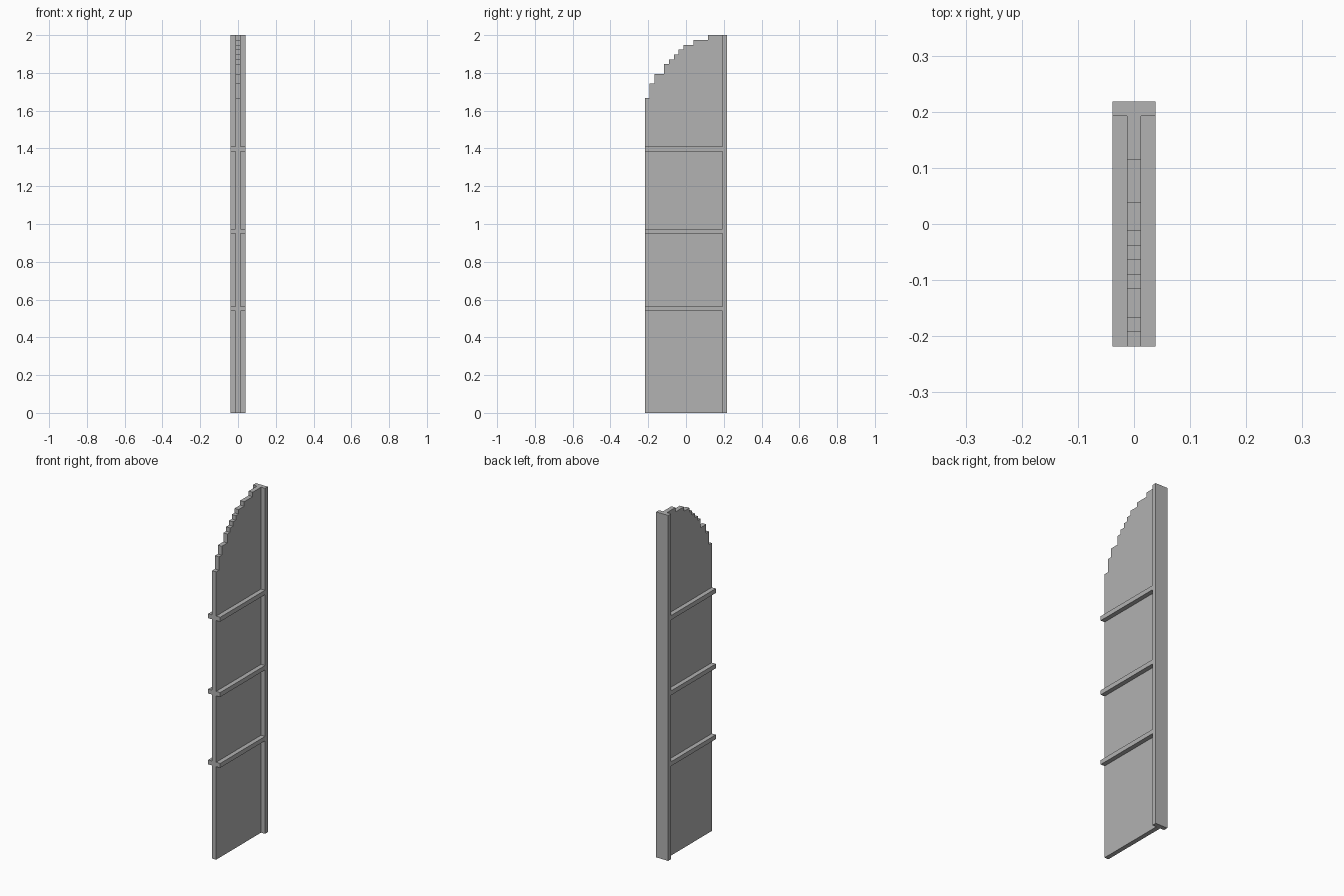
import bpy
import bmesh

U = 1 / 39              # module: the whole model is 78 modules tall
BACK, DEPTH, TALL = 16, 17, 78

cube = bpy.data.objects.get("Cube")
if cube:
    bpy.data.objects.remove(cube)

grey = bpy.data.materials.new("plain grey")
grey.use_nodes = True
colour = (0.445, 0.445, 0.445, 1)
grey.diffuse_color = colour
grey.node_tree.nodes["Principled BSDF"].inputs["Base Color"].default_value = colour


def slab(name, profile, x0, x1):
    """Extrude a (depth, height) outline in modules from x0 to x1."""
    bm = bmesh.new()
    verts = [bm.verts.new((x0 * U, (y - DEPTH / 2) * U, z * U)) for y, z in profile]
    face = bm.faces.new(verts)
    grown = bmesh.ops.extrude_face_region(bm, geom=[face])["geom"]
    moved = [v for v in grown if isinstance(v, bmesh.types.BMVert)]
    bmesh.ops.translate(bm, verts=moved, vec=((x1 - x0) * U, 0, 0))
    bmesh.ops.recalc_face_normals(bm, faces=bm.faces[:])
    mesh = bpy.data.meshes.new(name)
    bm.to_mesh(mesh)
    bm.free()
    mesh.materials.append(grey)
    obj = bpy.data.objects.new(name, mesh)
    bpy.context.collection.objects.link(obj)
    return obj


def rect(y0, y1, z0, z1):
    return [(y0, z0), (y1, z0), (y1, z1), (y0, z1)]


# Central panel with a stepped, curved top: (step start, drop from the top)
steps = [(0, 13), (1, 10), (2, 8), (4, 6), (5, 5), (6, 4), (7, 3), (8, 2), (10, 1), (13, 0)]
ends = [s[0] for s in steps[1:]] + [BACK]
outline = [(BACK, 0), (0, 0)]
for (start, drop), end in zip(steps, ends):
    outline += [(start, TALL - drop), (end, TALL - drop)]
slab("stepped_panel", outline, -0.5, 0.5)

# Full-height board across the back
slab("back_board", rect(BACK, DEPTH, 0, TALL), -1.5, 1.5)

# Ribs on both sides of the panel
for level, z in zip(("lower", "middle", "upper"), (21, 37, 54)):
    for side, x in (("left", 0.5), ("right", -1.5)):
        slab(f"{level}_rib_{side}", rect(0, BACK, z, z + 1), x, x + 1)
